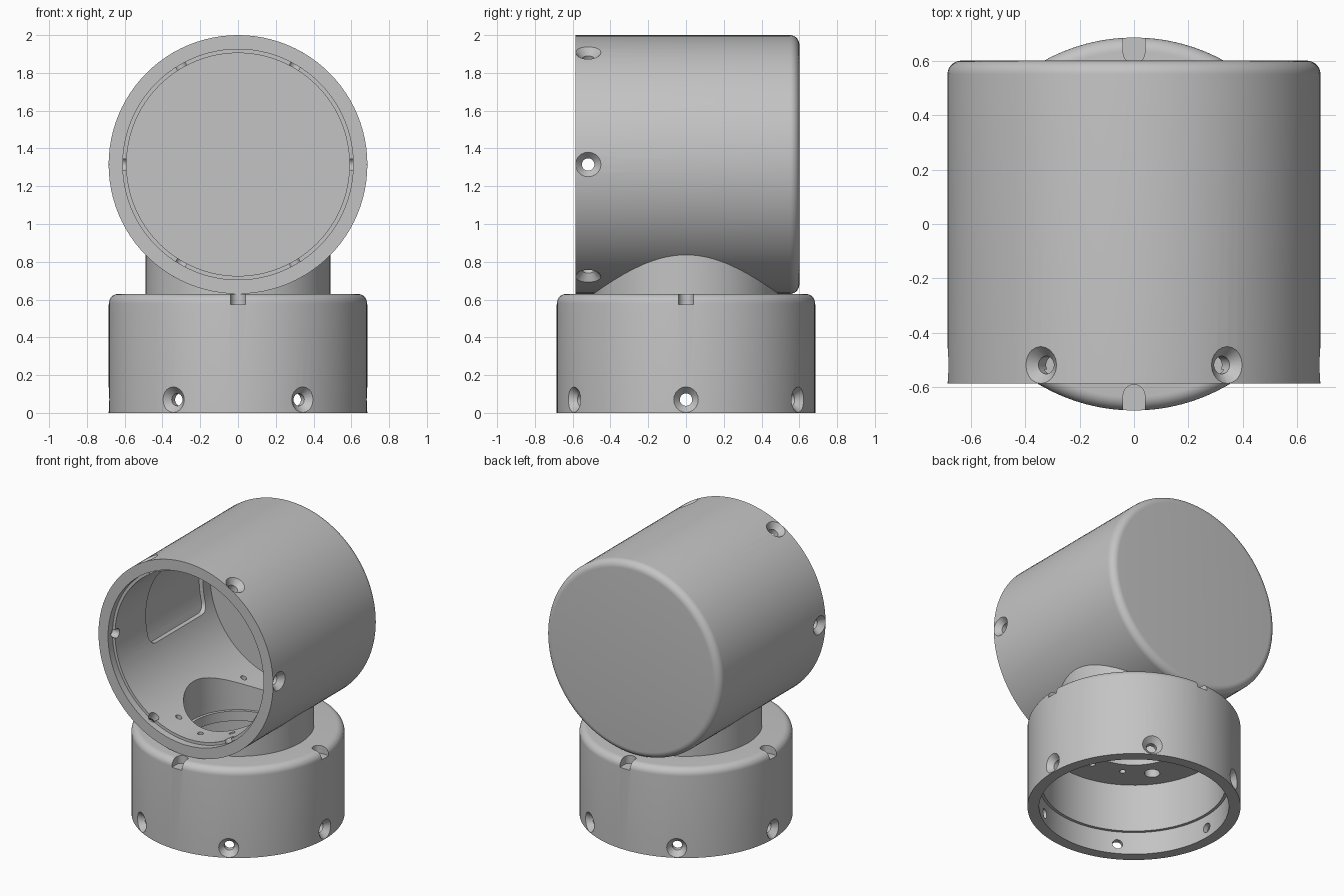
import bpy, bmesh, math
from mathutils import Matrix, Vector

if "Cube" in bpy.data.objects:
    bpy.data.objects.remove(bpy.data.objects["Cube"])

R, BORE, AXIS_Z = 0.685, 0.35, 1.315
FRONT, BACK = -0.585, 0.6
ROUND = 0.05

grey = bpy.data.materials.new("plain grey")
grey.use_nodes = True
grey.diffuse_color = (0.55, 0.55, 0.55, 1)
grey.node_tree.nodes["Principled BSDF"].inputs["Base Color"].default_value = grey.diffuse_color

# Lathe local z onto world y, at the height of the drum axis
LYING = Matrix.Translation((0, 0, AXIS_Z)) @ Matrix.Rotation(-math.pi / 2, 4, 'X')


def finish(name, bm, matrix):
    bmesh.ops.transform(bm, matrix=matrix, verts=bm.verts)
    bmesh.ops.recalc_face_normals(bm, faces=bm.faces)
    mesh = bpy.data.meshes.new(name)
    bm.to_mesh(mesh)
    bm.free()
    mesh.materials.append(grey)
    obj = bpy.data.objects.new(name, mesh)
    bpy.context.collection.objects.link(obj)
    return obj


def lathe(name, profile, matrix=Matrix(), steps=96):
    """Revolve (radius, height) points that start and end on the axis."""
    bm = bmesh.new()
    verts = [bm.verts.new((r, 0, z)) for r, z in profile]
    edges = [bm.edges.new(pair) for pair in zip(verts, verts[1:])]
    bmesh.ops.spin(bm, geom=verts + edges, axis=(0, 0, 1), cent=(0, 0, 0),
                   angle=math.tau, steps=steps)
    bmesh.ops.remove_doubles(bm, verts=bm.verts, dist=1e-5)
    return finish(name, bm, matrix)


def cylinder(name, r, low, high, matrix=Matrix(), steps=96):
    return lathe(name, [(0, low), (r, low), (r, high), (0, high)], matrix, steps)


def box(name, low, high):
    low, high = Vector(low), Vector(high)
    bm = bmesh.new()
    bmesh.ops.create_cube(bm, size=1)
    return finish(name, bm, Matrix.Translation((low + high) / 2)
                  @ Matrix.Diagonal((*(high - low), 1)))


def cut(obj, cutter, operation='DIFFERENCE'):
    mod = obj.modifiers.new("cut", 'BOOLEAN')
    mod.operation, mod.solver, mod.object = operation, 'EXACT', cutter
    bpy.context.view_layer.objects.active = obj
    bpy.ops.object.modifier_apply(modifier=mod.name)
    bpy.data.objects.remove(cutter)


def cup(name, open_end, closed_end, lip, floor, matrix=Matrix()):
    """Round cup with a soft closed edge and a stepped mouth."""
    arc = [(R - ROUND + ROUND * math.sin(a), closed_end - ROUND + ROUND * math.cos(a))
           for a in (math.pi / 2 * i / 8 for i in range(9))]
    return lathe(name, [(0, closed_end), *arc, (R, open_end), (0.61, open_end),
                        (0.61, open_end + lip), (0.59, open_end + lip),
                        (0.59, floor), (0, floor)], matrix)


def screw_ring(obj, height, matrix):
    """Six countersunk holes through the wall near the mouth."""
    for i in range(6):
        place = (matrix @ Matrix.Rotation(math.tau * i / 6, 4, 'Z')
                 @ Matrix.Translation((0, 0, height)) @ Matrix.Rotation(math.pi / 2, 4, 'Y'))
        cut(obj, lathe("screw_cutter", [(0, 0.5), (0.033, 0.5), (0.033, R - 0.04),
                                        (0.068, R), (0.068, 0.75), (0, 0.75)], place, 20))


# Main parts
drum = cup("drum", FRONT, BACK, 0.05, 0.53, LYING)
base = cup("base_cup", 0, 0.63, 0.16, 0.5)
neck = cylinder("neck", 0.49, 0.62, 1.0)
cut(neck, cylinder("drum_cutter", R - 0.005, -0.8, 0.8, LYING))

# Countersunk screw holes around both mouths
screw_ring(drum, FRONT + 0.067, LYING)
screw_ring(base, 0.07, Matrix())

# Passage between drum and base, with a narrow ledge
cut(drum, cylinder("bore_cutter", BORE, 0.4, 1.2))
cut(neck, cylinder("bore_cutter", BORE, 0.4, 1.2))
cut(base, lathe("bore_cutter", [(0, 0.4), (BORE - 0.02, 0.4), (BORE - 0.02, 0.57),
                                (BORE, 0.57), (BORE, 0.8), (0, 0.8)]))

# Small fixing holes through drum floor, neck and base ceiling
for degrees in (60, 90, 120, 240, 270, 300):
    a = math.radians(degrees)
    place = Matrix.Translation((0.42 * math.cos(a), 0.42 * math.sin(a), 0))
    for part in (drum, neck, base):
        cut(part, cylinder("pin_cutter", 0.02, 0.4, 1.0, place, 16))

# Blind hole in the base ceiling
cut(base, cylinder("blind_cutter", 0.05, 0.4, 0.6, Matrix.Translation((-0.37, -0.26, 0)), 24))

# Round-ended notches in the top edge of the base
for i in range(4):
    turn = Matrix.Rotation(math.tau * i / 4, 4, 'Z')
    slot = cylinder("notch_cutter", 0.04, 0.575, 0.7, Matrix.Translation((0.63, 0, 0)), 24)
    cut(slot, box("notch_end", (0.63, -0.04, 0.575), (0.75, 0.04, 0.7)), 'UNION')
    slot.data.transform(turn)
    cut(base, slot)

# Shallow rounded recess inside the drum wall
recess = cylinder("recess_cutter", 0.62, -0.2, 0.45, LYING)
window = box("window", (-0.8, -0.19, 1.11), (-0.3, 0.45, 1.65))
bev = window.modifiers.new("round", 'BEVEL')
bev.width, bev.segments = 0.06, 5
bpy.context.view_layer.objects.active = window
bpy.ops.object.modifier_apply(modifier=bev.name)
cut(recess, window, 'INTERSECT')
cut(drum, recess)

# Smooth walls with crisp edges
for part in (drum, neck, base):
    bpy.ops.object.select_all(action='DESELECT')
    part.select_set(True)
    bpy.context.view_layer.objects.active = part
    bpy.ops.object.shade_smooth_by_angle(angle=math.radians(30))
